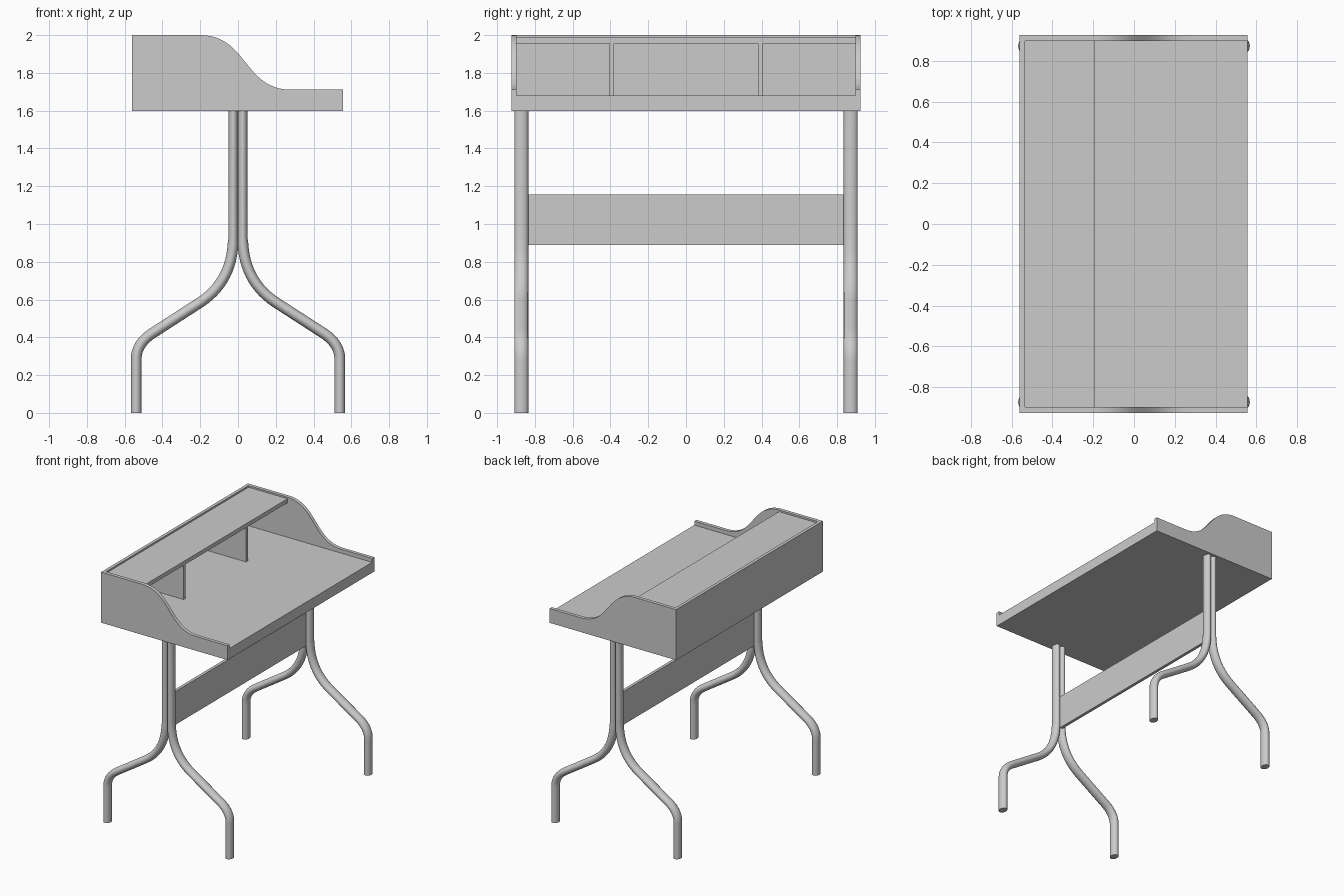
import bpy, bmesh, math
from mathutils import Vector

if "Cube" in bpy.data.objects:
    bpy.data.objects.remove(bpy.data.objects["Cube"])


def finish(name, bm, mirror=None):
    bmesh.ops.recalc_face_normals(bm, faces=bm.faces)
    me = bpy.data.meshes.new(name)
    bm.to_mesh(me)
    bm.free()
    ob = bpy.data.objects.new(name, me)
    bpy.context.collection.objects.link(ob)
    if mirror:
        m = ob.modifiers.new("Mirror", 'MIRROR')
        m.use_axis = mirror
        m.use_mirror_merge = False
    return ob


def box(name, lo, hi, mirror=None):
    bm = bmesh.new()
    bmesh.ops.create_cube(bm, size=1)
    for v in bm.verts:
        v.co = Vector([(a + b) / 2 + c * (b - a) for a, b, c in zip(lo, hi, v.co)])
    return finish(name, bm, mirror)


def bezier(pts, n):
    # de Casteljau sampling of a curve of any degree
    out = []
    for i in range(n + 1):
        p = [Vector(q) for q in pts]
        while len(p) > 1:
            p = [a.lerp(b, i / n) for a, b in zip(p, p[1:])]
        out.append(p[0])
    return out


def smooth(ob):
    bpy.ops.object.select_all(action='DESELECT')
    ob.select_set(True)
    bpy.context.view_layer.objects.active = ob
    bpy.ops.object.shade_smooth_by_angle(angle=math.radians(35))


MIRROR_Y = (False, True, False)
MIRROR_XY = (True, True, False)

# Desk top, back panel, shelf and stretcher
box("desktop", (-.56, -.925, 1.597), (.555, .925, 1.68))
box("back_panel", (-.56, -.897, 1.68), (-.535, .897, 2.0))
box("upper_shelf", (-.535, -.897, 1.955), (-.192, .897, 1.987))
box("shelf_divider", (-.535, .38, 1.68), (-.195, .405, 1.955), MIRROR_Y)
box("stretcher", (-.012, -.84, .89), (.012, .84, 1.155))

# Curved side panels
profile = [Vector((.555, 1.68)), Vector((-.56, 1.68)), Vector((-.56, 2.0))]
profile += bezier([(-.2, 2.0), (.05, 2.0), (.03, 1.711), (.28, 1.711)], 24)
profile.append(Vector((.555, 1.711)))
bm = bmesh.new()
face = bm.faces.new([bm.verts.new((p.x, .897, p.y)) for p in profile])
ext = bmesh.ops.extrude_face_region(bm, geom=[face])
new_verts = [g for g in ext["geom"] if isinstance(g, bmesh.types.BMVert)]
bmesh.ops.translate(bm, vec=(0, .028, 0), verts=new_verts)
smooth(finish("side_panel", bm, MIRROR_Y))

# Bent oval-tube legs, swept along a path in the xz plane
path = [Vector((.539, 0))]
path += bezier([(.539, .28), (.541, .37), (.44, .43)], 10)
path += bezier([(.2, .585), (.025, .70), (.025, .93)], 14)
path.append(Vector((.025, 1.6)))
SIDES = 20
bm = bmesh.new()
rings = []
for i, p in enumerate(path):
    t = (path[min(i + 1, len(path) - 1)] - path[max(i - 1, 0)]).normalized()
    if i in (0, len(path) - 1):
        t = Vector((0, 1))
    rx = .0285 if p.y < .9 else .025
    ring = []
    for k in range(SIDES):
        a = 2 * math.pi * k / SIDES
        c = rx * math.cos(a)
        ring.append(bm.verts.new((p.x + t.y * c, .872 + .037 * math.sin(a), p.y - t.x * c)))
    rings.append(ring)
for r, s in zip(rings, rings[1:]):
    for k in range(SIDES):
        j = (k + 1) % SIDES
        bm.faces.new((r[k], r[j], s[j], s[k]))
bm.faces.new(rings[0])
bm.faces.new(rings[-1])
smooth(finish("bent_leg", bm, MIRROR_XY))
